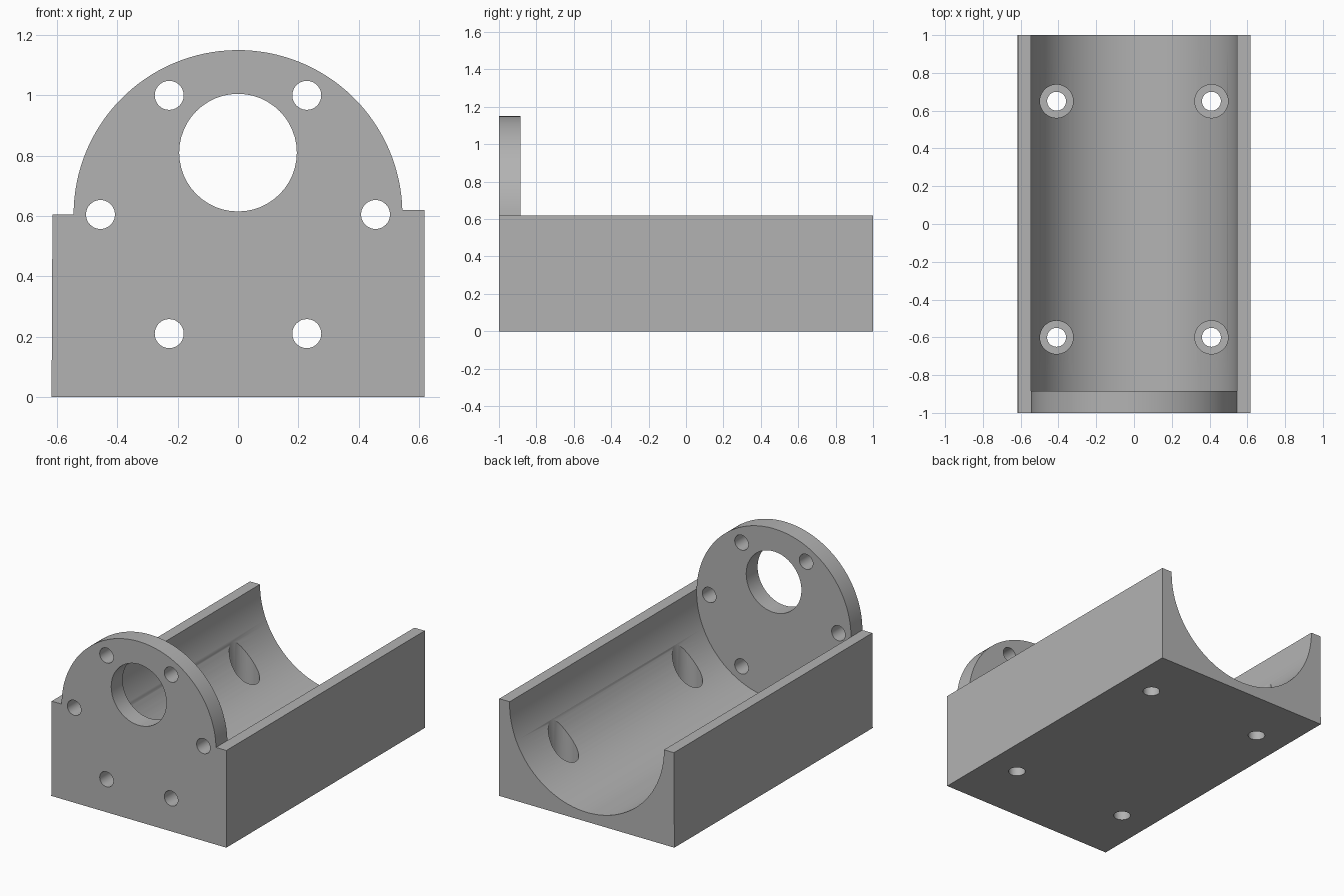
import bpy, bmesh, math
from mathutils import Matrix

if "Cube" in bpy.data.objects:
    bpy.data.objects.remove(bpy.data.objects["Cube"])

R, CZ = 0.545, 0.605              # trough / flange circle
Y0, Y1, Y2 = -1.0, -0.885, 1.0    # front, flange back, rear
A0 = math.asin(0.015 / R)         # right wall is slightly taller than the left

grey = bpy.data.materials.new("grey")
grey.diffuse_color = (0.45, 0.45, 0.45, 1)
grey.use_nodes = True
grey.node_tree.nodes["Principled BSDF"].inputs["Base Color"].default_value = grey.diffuse_color


def arc(a, b, n):
    return [(R * math.cos(a + (b - a) * i / n), CZ + R * math.sin(a + (b - a) * i / n))
            for i in range(n + 1)]


# Cradle: block with a half-round trough, closed in front by a round flange
bm = bmesh.new()
cache = {}


def vert(p, y):
    key = (round(p[0], 5), round(p[1], 5), y)
    if key not in cache:
        cache[key] = bm.verts.new((p[0], y, p[1]))
    return cache[key]


def face(points):
    bm.faces.new([vert(p, y) for p, y in points])


def strip(path, ya, yb):
    for p, q in zip(path, path[1:]):
        face([(p, ya), (q, ya), (q, yb), (p, yb)])


upper = arc(A0, math.pi, 64)
lower = arc(A0, -math.pi, 64)
bl, br, tr, tl = (-0.618, 0), (0.618, 0), (0.618, 0.62), (-0.615, CZ)
face([(p, Y0) for p in [bl, br, tr] + upper + [tl]])           # front
face([(p, Y2) for p in [bl, br, tr] + lower + [tl]])           # rear
face([(p, Y1) for p in upper + lower[::-1][1:-1]])             # flange back
strip(upper, Y0, Y1)                                           # flange rim
strip(lower, Y1, Y2)                                           # trough
strip([tl, bl, br, tr], Y0, Y2)                                # sides and base
for corner, inner in ((tr, upper[0]), (tl, upper[-1])):        # wall tops
    face([(corner, Y0), (corner, Y2), (inner, Y2), (inner, Y1), (inner, Y0)])
bmesh.ops.recalc_face_normals(bm, faces=bm.faces)
mesh = bpy.data.meshes.new("motor_cradle")
bm.to_mesh(mesh)
bm.free()
mesh.materials.append(grey)
cradle = bpy.data.objects.new("motor_cradle", mesh)
bpy.context.collection.objects.link(cradle)


def cut(name, cylinders):
    """Subtract (centre, radius, depth, along_y) cylinders from the cradle."""
    b = bmesh.new()
    for c, r, d, along_y in cylinders:
        m = Matrix.Translation(c)
        if along_y:
            m = m @ Matrix.Rotation(math.pi / 2, 4, 'X')
        bmesh.ops.create_cone(b, cap_ends=True, segments=48, radius1=r, radius2=r,
                              depth=d, matrix=m)
    me = bpy.data.meshes.new(name)
    b.to_mesh(me)
    b.free()
    me.materials.append(grey)
    cutter = bpy.data.objects.new(name, me)
    bpy.context.collection.objects.link(cutter)
    mod = cradle.modifiers.new(name, 'BOOLEAN')
    mod.operation, mod.solver, mod.object = 'DIFFERENCE', 'EXACT', cutter
    bpy.context.view_layer.objects.active = cradle
    bpy.ops.object.modifier_apply(modifier=name)
    bpy.data.objects.remove(cutter)


# Flange: shaft opening and six bolt holes
yc = (Y0 + Y1) / 2
flange = [((0, yc, 0.81), 0.195, 0.2, True)]
for i in range(6):
    a = i * math.pi / 3
    flange.append(((0.456 * math.cos(a), yc, CZ + 0.456 * math.sin(a)), 0.048, 0.16, True))
cut("flange_holes", flange)

# Base: four mounting holes with counterbores
spots = [(x, y) for x in (-0.41, 0.41) for y in (-0.6, 0.65)]
cut("counterbores", [((x, y, 0.36), 0.088, 0.6, False) for x, y in spots])
cut("mounting_holes", [((x, y, 0.1), 0.05, 0.4, False) for x, y in spots])

bpy.ops.object.select_all(action='DESELECT')
cradle.select_set(True)
bpy.context.view_layer.objects.active = cradle
bpy.ops.object.shade_smooth_by_angle(angle=math.radians(30))
